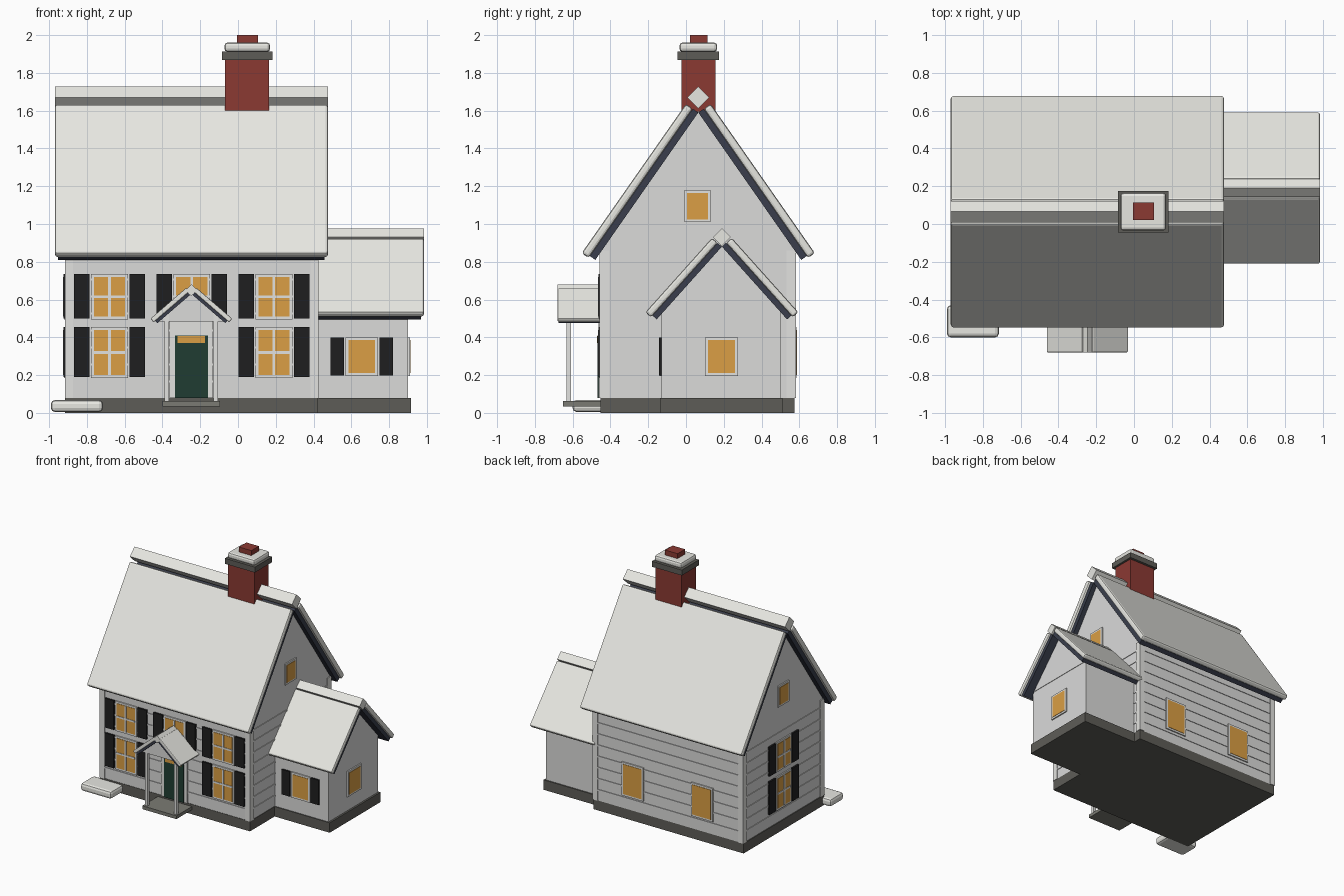
import bpy
import bmesh
from math import hypot

if "Cube" in bpy.data.objects:
    bpy.data.objects.remove(bpy.data.objects["Cube"])


def material(name, r, g, b):
    col = [(c / 255) ** 2.2 for c in (r, g, b)] + [1]
    m = bpy.data.materials.new(name)
    m.use_nodes = True
    m.diffuse_color = col
    m.node_tree.nodes["Principled BSDF"].inputs["Base Color"].default_value = col
    return m


SNOW = material("snow", 236, 236, 230)
WALL = material("wall white", 218, 218, 217)
TRIM = material("trim white", 226, 226, 223)
ROOF = material("slate roof", 60, 64, 77)
STONE = material("foundation grey", 94, 93, 88)
STEP = material("step grey", 122, 122, 115)
BRICK = material("brick red", 138, 60, 54)
GLASS = material("amber glass", 218, 157, 70)
SHUTTER = material("shutter black", 36, 36, 37)
DOOR = material("door green", 37, 63, 54)


def prism(name, pts, lo, hi, axis, mat, bevel=0):
    """Extrude a (side, height) outline along x or y."""
    bm = bmesh.new()
    rings = []
    for a in (lo, hi):
        rings.append([bm.verts.new((a, u, v) if axis == "x" else (u, a, v)) for u, v in pts])
    for ring in rings:
        bm.faces.new(ring)
    n = len(pts)
    for i in range(n):
        j = (i + 1) % n
        bm.faces.new((rings[0][i], rings[0][j], rings[1][j], rings[1][i]))
    bmesh.ops.recalc_face_normals(bm, faces=bm.faces)
    me = bpy.data.meshes.new(name)
    bm.to_mesh(me)
    bm.free()
    me.materials.append(mat)
    ob = bpy.data.objects.new(name, me)
    bpy.context.collection.objects.link(ob)
    if bevel:
        mod = ob.modifiers.new("soft edge", "BEVEL")
        mod.width = bevel
        mod.segments = 2
    return ob


def box(name, x0, x1, y0, y1, z0, z1, mat, bevel=0):
    pts = [(x0, z0), (x1, z0), (x1, z1), (x0, z1)]
    return prism(name, pts, y0, y1, "y", mat, bevel)


def gable_roof(name, ridge, top, run, drop, dark, thick, lo, hi, axis, bevel, inset, cap):
    """Slate layer with snow on both slopes, and a diamond snow cap on the ridge."""
    length = hypot(run, drop)
    du, dv = -run / length, -drop / length      # down the slope
    nu, nv = dv, -du                            # outward

    def slope(s, t):
        return ridge + du * s + nu * t, top + dv * s + nv * t

    for side in ("a", "b"):
        for label, s, t0, t1, mat, bev, ins in (
                ("slate", length, 0, dark, ROOF, 0, inset),
                ("snow", length + 0.012, dark, thick, SNOW, bevel, 0)):
            pts = [slope(0, t0), slope(s, t0), slope(s, t1), slope(0, t1)]
            if side == "b":
                pts = [(2 * ridge - u, v) for u, v in pts]
            prism(f"{name}_{label}_{side}", pts, lo + ins, hi - ins, axis, mat, bev)
    z, r = cap
    prism(name + "_ridge_snow", [(ridge - r, z), (ridge, z - r), (ridge + r, z), (ridge, z + r)],
          lo, hi, axis, SNOW)


def plate(name, face, plane, u0, u1, z0, z1, depth, mat):
    """Thin box standing out from a wall by the given depth."""
    sign = -1 if face in ("front", "left_end") else 1
    a, b = sorted((plane - sign * 0.005, plane + sign * depth))
    if face in ("front", "back"):
        return box(name, u0, u1, a, b, z0, z1, mat)
    return box(name, a, b, u0, u1, z0, z1, mat)


def window(name, face, plane, c, z0, z1, w=0.195, bars=False, shutters=0):
    h, e = w / 2, 0.015
    m = (z0 + z1) / 2
    plate(name + "_frame", face, plane, c - h, c + h, z0, z1, 0.01, TRIM)
    plate(name + "_glass", face, plane, c - h + e, c + h - e, z0 + e, z1 - e, 0.013, GLASS)
    if bars:
        plate(name + "_bar_upright", face, plane, c - .007, c + .007, z0 + e, z1 - e, 0.017, TRIM)
        plate(name + "_bar_cross", face, plane, c - h + e, c + h - e, m - .007, m + .007, 0.017, TRIM)
    if shutters:
        for s in (-1, 1):
            u0, u1 = sorted((c + s * (h + 0.008), c + s * (h + 0.008 + shutters)))
            plate(f"{name}_shutter_{s}", face, plane, u0, u1, z0 + .004, z1, 0.014, SHUTTER)


# Main house: outline, foundation, siding, corner boards
X0, X1, Y0, Y1, RY = -0.91, 0.42, -0.45, 0.575, 0.065
box("foundation", X0 - .007, X1 + .004, Y0 - .003, Y1, 0, 0.08, STONE)
prism("main_walls", [(Y0, .08), (Y1, .08), (Y1, .87), (RY, 1.6), (Y0, .87)], X0, X1, "x", WALL)
for i in range(8):
    z = 0.16 + i * 0.09
    box(f"siding_{i}", X0 - .005, X1 + .005, Y0 - .005, Y1 + .005, z, z + 0.012, WALL)
for x in (X0, X1 - 0.03):
    for y in (Y0, Y1 - 0.035):
        box("corner_board", x - .007, x + .037, y - .007, y + .042, 0.08, 0.86, TRIM)
gable_roof("main_roof", RY, 1.59, 0.545, 0.78, 0.035, 0.08, -0.97, 0.477, "x", 0.014, 0.018,
           (1.67, 0.058))

# Side wing
WX, W0, W1, WR = 0.9, -0.13, 0.5, 0.19
box("wing_foundation", X1, 0.915, W0 - .008, W1 + .01, 0, 0.08, STONE)
box("wing_walls", X1 - .02, WX, W0, W1, 0.08, 0.54, WALL)
prism("wing_gable", [(W0, .54), (W1, .54), (WR, .88)], X1 - .02, WX + .004, "x", WALL)
gable_roof("wing_roof", WR, 0.88, 0.345, 0.385, 0.03, 0.07, 0.405, 0.985, "x", 0.012, 0.015,
           (0.93, 0.047))

# Chimney
box("chimney_stack", -0.07, 0.165, -0.025, 0.155, 1.35, 1.87, BRICK)
box("chimney_cap", -0.085, 0.182, -0.045, 0.175, 1.868, 1.912, STONE)
box("chimney_snow", -0.072, 0.17, -0.035, 0.165, 1.912, 1.96, SNOW, 0.016)
box("chimney_flue", -0.005, 0.105, 0.02, 0.115, 1.9, 2.0, BRICK)

# Windows
LOW, HIGH = (0.185, 0.455), (0.495, 0.735)
for c in (-0.68, 0.19):
    for z0, z1 in (LOW, HIGH):
        window("front_window", "front", Y0, c, z0, z1, bars=True, shutters=0.082)
window("middle_window", "front", Y0, -0.245, *HIGH, bars=True, shutters=0.082)
for z0, z1 in (LOW, HIGH):
    window("end_window", "left_end", X0, RY, z0, z1, bars=True, shutters=0.082)
for c in (-0.55, 0.07):
    window("back_window", "back", Y1, c, *LOW)
window("gable_window_a", "left_end", X0, RY, 1.01, 1.18, 0.14)
window("gable_window_b", "right_end", X1, RY - .004, 1.01, 1.18, 0.14)
window("wing_front_window", "front", W0, 0.655, 0.195, 0.4, 0.17, shutters=0.073)
window("wing_end_window", "right_end", WX, 0.188, 0.195, 0.4, 0.175)

# Door and surround
PX = -0.247
plate("door_surround", "front", Y0, PX - .115, PX + .115, 0.08, 0.485, 0.012, TRIM)
plate("door", "front", Y0, PX - .087, PX + .087, 0.08, 0.41, 0.018, DOOR)
plate("door_transom", "front", Y0, PX - .073, PX + .073, 0.37, 0.406, 0.022, GLASS)

# Porch
box("porch_step", PX - .152, PX + .152, -0.65, Y0, 0.035, 0.062, STEP)
for s in (-1, 1):
    c = PX + s * 0.13
    box("porch_post", c - .012, c + .012, -0.632, -0.608, 0.06, 0.52, TRIM)
prism("porch_gable", [(PX - .17, .485), (PX + .17, .485), (PX, .63)], -0.63, Y0, "y", WALL)
gable_roof("porch_roof", PX, 0.63, 0.18, 0.155, 0.016, 0.042, -0.68, Y0 + .01, "y", 0.006, 0.006,
           (0.65, 0.031))

# Snow drift at the front corner
box("snow_drift", -0.99, -0.715, -0.6, -0.43, 0.005, 0.068, SNOW, 0.02)
